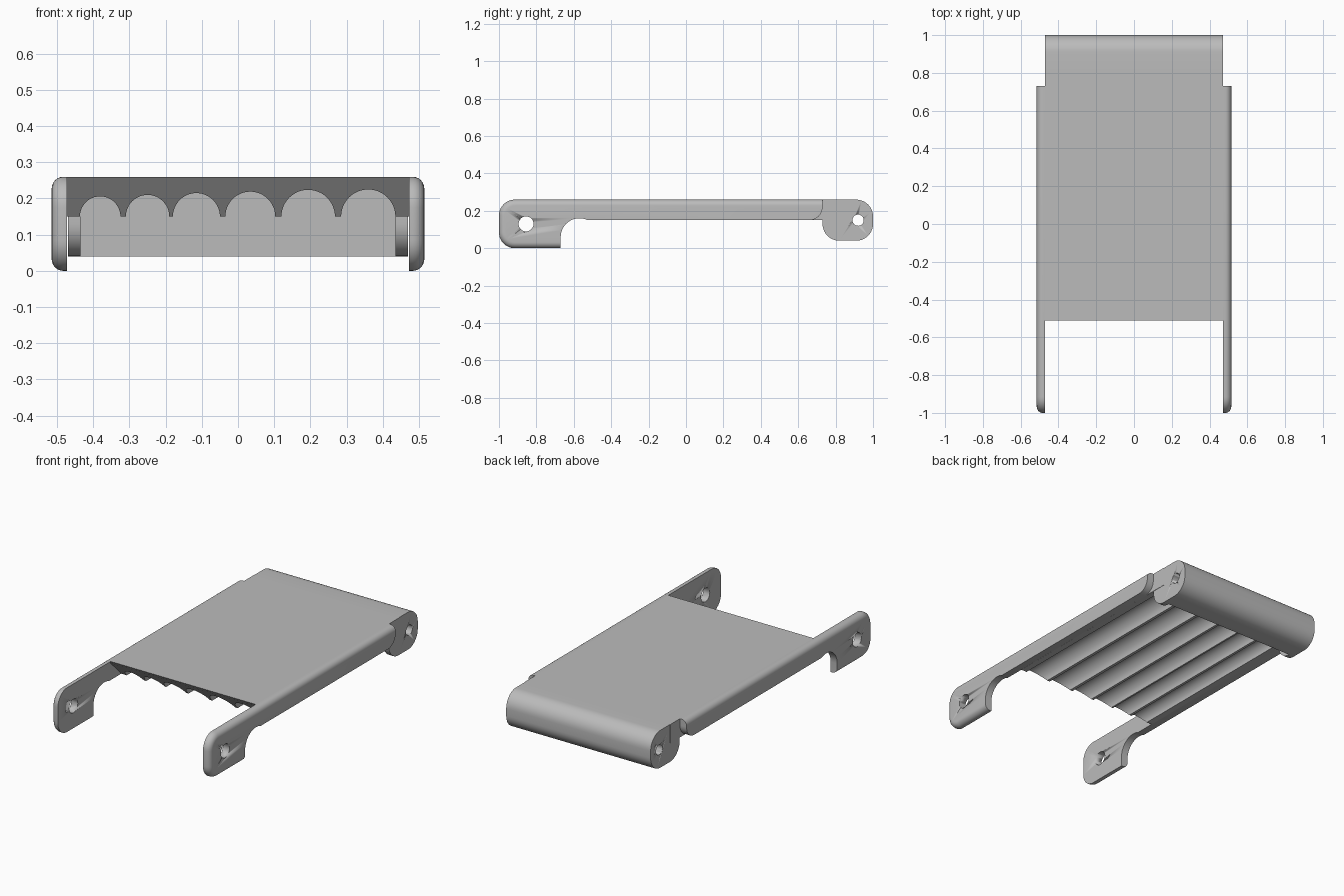
import bpy, bmesh, math
from mathutils import Matrix

if "Cube" in bpy.data.objects:
    bpy.data.objects.remove(bpy.data.objects["Cube"], do_unlink=True)

grey = bpy.data.materials.new("plain_grey")
grey.use_nodes = True
grey.diffuse_color = (0.5, 0.5, 0.5, 1)
grey.node_tree.nodes["Principled BSDF"].inputs["Base Color"].default_value = (0.5, 0.5, 0.5, 1)

TOP, UNDER, INNER, OUTER = 0.26, 0.15, 0.472, 0.515


def arc(cx, cy, r, start, end, steps=10):
    """Points of a circular arc, angles in degrees."""
    angles = [math.radians(start + (end - start) * i / steps) for i in range(steps + 1)]
    return [(cx + r * math.cos(a), cy + r * math.sin(a)) for a in angles]


def prism(profile, place, low, high):
    """Closed bmesh sweeping a flat profile from low to high."""
    bm = bmesh.new()
    rings = [[bm.verts.new(place(p, q, d)) for p, q in profile] for d in (low, high)]
    bm.faces.new(rings[0])
    bm.faces.new(rings[1])
    for i in range(len(profile)):
        j = (i + 1) % len(profile)
        bm.faces.new((rings[0][i], rings[0][j], rings[1][j], rings[1][i]))
    bmesh.ops.recalc_face_normals(bm, faces=bm.faces)
    return bm


def finish(bm, name):
    """Turn a bmesh into a smooth shaded grey object."""
    bmesh.ops.recalc_face_normals(bm, faces=bm.faces)
    mesh = bpy.data.meshes.new(name)
    bm.to_mesh(mesh)
    bm.free()
    mesh.materials.append(grey)
    obj = bpy.data.objects.new(name, mesh)
    bpy.context.collection.objects.link(obj)
    bpy.ops.object.select_all(action="DESELECT")
    obj.select_set(True)
    bpy.context.view_layer.objects.active = obj
    bpy.ops.object.shade_smooth_by_angle(angle=math.radians(35))
    return obj


def drill(obj, y, z, radius):
    """Cut a round pin hole along x."""
    bm = bmesh.new()
    turn = Matrix.Translation((0, y, z)) @ Matrix.Rotation(math.pi / 2, 4, "Y")
    bmesh.ops.create_cone(bm, cap_ends=True, segments=32, radius1=radius, radius2=radius,
                          depth=3, matrix=turn)
    cutter = finish(bm, obj.name + "_hole_cutter")
    cutter.hide_render = True
    cut = obj.modifiers.new("pin_hole", "BOOLEAN")
    cut.object = cutter
    cut.operation = "DIFFERENCE"
    cut.solver = "EXACT"
    bpy.context.view_layer.objects.active = obj
    bpy.ops.object.modifier_apply(modifier=cut.name)
    bpy.data.objects.remove(cutter, do_unlink=True)


def along_x(y, z, x):
    return (x, y, z)


def along_y(x, z, y):
    return (x, y, z)


# Deck: flat top, widening round flutes underneath, front edge sloping back
flutes = [(-0.381, 0.056), (-0.25, 0.06), (-0.115, 0.065), (0.034, 0.069), (0.194, 0.074), (0.36, 0.075)]
profile = [(INNER, UNDER), (INNER, 0.25), (INNER, TOP), (-INNER, TOP), (-INNER, 0.25), (-INNER, UNDER)]
for x, r in flutes:
    profile += arc(x, UNDER, r, 180, 0, 24)
deck = prism(profile, along_y, -0.51, 0.82)
for v in deck.verts:
    if v.co.y < 0:
        v.co.y += max(0, 0.25 - v.co.z)
finish(deck, "fluted_deck")

# Rear barrel with a pin hole through it
profile = ([(0.82, TOP), (0.82, 0.04)] + arc(0.91, 0.13, 0.09, -90, 0)
           + arc(0.91, 0.17, 0.09, 0, 90))
barrel = finish(prism(profile, along_x, -0.47, 0.47), "rear_barrel")
drill(barrel, 0.92, 0.15, 0.03)

# Side parts, one per side
for side, word in ((1, "left"), (-1, "right")):
    # Ear in front of the barrel end
    profile = [(0.82, UNDER), (0.73, UNDER)] + arc(0.82, 0.13, 0.09, 180, 270)
    finish(prism(profile, along_x, side * 0.436, side * 0.47), word + "_ear")

    # Side arm with a lowered front lug
    profile = (arc(-0.915, 0.085, 0.085, 180, 270) + [(-0.67, 0)]
               + arc(-0.57, 0.06, 0.1, 180, 65, 16)
               + arc(0.66, 0.22, 0.07, -90, 0) + [(0.73, TOP)]
               + arc(-0.915, 0.175, 0.085, 90, 180))
    arm = prism(profile, along_x, side * INNER, side * OUTER)

    # Rounded outer rim along the top, front and lug bottom
    def on_rim(e):
        mid = (e.verts[0].co + e.verts[1].co) / 2
        outer = all(abs(v.co.x) > 0.5 for v in e.verts)
        return outer and (mid.z > 0.259 and mid.y < 0.7 or mid.y < -0.9
                          or mid.z < 0.001)
    bmesh.ops.bevel(arm, geom=[e for e in arm.edges if on_rim(e)], offset=0.032,
                    offset_type="OFFSET", segments=6, profile=0.5, affect="EDGES",
                    clamp_overlap=False)
    drill(finish(arm, word + "_side_arm"), -0.855, 0.13, 0.04)
